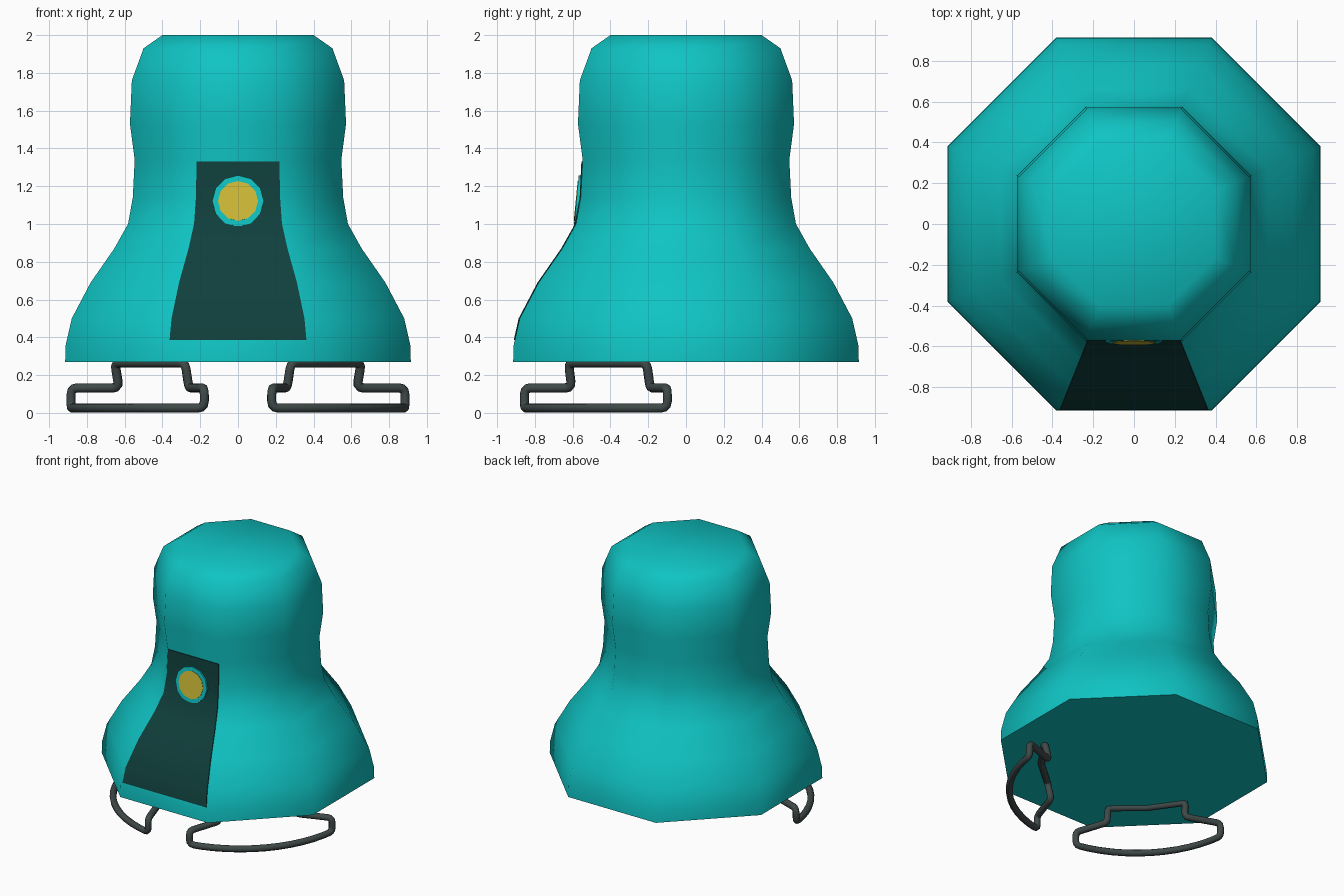
import bpy, bmesh
from math import cos, sin, pi, radians
from mathutils import Vector

if "Cube" in bpy.data.objects:
    bpy.data.objects.remove(bpy.data.objects["Cube"])

# body profile: (distance from axis to flat side, height)
PROFILE = [(0.915, 0.27), (0.912, 0.36), (0.88, 0.50), (0.78, 0.69), (0.655, 0.87),
           (0.582, 1.0), (0.557, 1.14), (0.547, 1.34), (0.572, 1.53), (0.562, 1.76),
           (0.50, 1.93), (0.40, 2.0)]


def material(name, rgb):
    m = bpy.data.materials.new(name)
    m.diffuse_color = (*rgb, 1)
    m.use_nodes = True
    m.node_tree.nodes["Principled BSDF"].inputs["Base Color"].default_value = m.diffuse_color
    return m


teal = material("teal", (0.005, 0.55, 0.55))
dark_teal = material("dark_teal", (0.005, 0.05, 0.045))
yellow = material("yellow", (0.65, 0.52, 0.04))
dark_grey = material("dark_grey", (0.05, 0.065, 0.065))


def finish(obj, mat, angle):
    obj.data.materials.append(mat)
    bpy.ops.object.select_all(action='DESELECT')
    obj.select_set(True)
    bpy.context.view_layer.objects.active = obj
    bpy.ops.object.shade_smooth_by_angle(angle=radians(angle))


def mesh_object(name, bm):
    bmesh.ops.recalc_face_normals(bm, faces=bm.faces)
    mesh = bpy.data.meshes.new(name)
    bm.to_mesh(mesh)
    bm.free()
    obj = bpy.data.objects.new(name, mesh)
    bpy.context.collection.objects.link(obj)
    return obj


def loft(bm, rings, closed=True):
    rows = [[bm.verts.new(p) for p in ring] for ring in rings]
    n = len(rows[0])
    for a, b in zip(rows, rows[1:]):
        for i in range(n if closed else n - 1):
            j = (i + 1) % n
            bm.faces.new((a[i], a[j], b[j], b[i]))
    if closed:
        bm.faces.new(rows[0][::-1])
        bm.faces.new(rows[-1])


# eight-sided bell body
bm = bmesh.new()
loft(bm, [[(r / cos(pi / 8) * cos(pi / 8 + k * pi / 4),
            r / cos(pi / 8) * sin(pi / 8 + k * pi / 4), z) for k in range(8)]
          for r, z in PROFILE])
finish(mesh_object("body", bm), teal, 60)

# front panel: thin plate hugging the front side of the body
panel = [(0.906, 0.385)] + PROFILE[2:7] + [(0.548, 1.33)]
bm = bmesh.new()
loft(bm, [[(s * w, -(r + off), z) for s, off in
           ((-1, -0.01), (1, -0.01), (1, 0.006), (-1, 0.006))]
          for r, z in panel for w in (0.4 * r,)])
finish(mesh_object("front_panel", bm), dark_teal, 40)

# button: rim and yellow face
for name, radius, depth, mat in (("button_rim", 0.137, 0.036, teal),
                                 ("button_face", 0.106, 0.042, yellow)):
    bpy.ops.mesh.primitive_cylinder_add(vertices=12, radius=radius, depth=depth,
                                        location=(0, -0.563, 1.12),
                                        rotation=(radians(84.5), 0, 0))
    obj = bpy.context.object
    obj.name = name
    finish(obj, mat, 40)


def rounded(points, radius=0.035):
    """Round every sharp corner of a closed path."""
    out = []
    for i, p in enumerate(points):
        a, b = points[i - 1] - p, points[(i + 1) % len(points)] - p
        if a.angle(b) > radians(150):
            out.append(p)
            continue
        s = p + a.normalized() * min(radius, a.length * 0.45)
        e = p + b.normalized() * min(radius, b.length * 0.45)
        out += [s * (1 - t) ** 2 + p * 2 * t * (1 - t) + e * t * t
                for t in (0, 0.33, 0.67, 1)]
    return out


# wire feet: curved ground bar, shelves running inward, neck up to the body
arc = [radians(-79.5 + 73 * i / 12) for i in range(13)]
bar = [Vector((0.02 + 0.87 * cos(a), 0.87 * sin(a), 0.026)) for a in arc]
up = Vector((0, 0, 0.106))
path = bar + [bar[-1] + up,
              Vector((0.63, -0.19, 0.132)), Vector((0.652, -0.208, 0.265)),
              Vector((0.49, -0.44, 0.265)),
              Vector((0.28, -0.622, 0.265)), Vector((0.26, -0.605, 0.132)),
              bar[0] + up]
path = rounded(path)
for side, sx in (("left", -1), ("right", 1)):
    curve = bpy.data.curves.new(side + "_foot", 'CURVE')
    curve.dimensions = '3D'
    curve.bevel_depth = 0.025
    curve.bevel_resolution = 2
    spline = curve.splines.new('POLY')
    spline.points.add(len(path) - 1)
    for pt, p in zip(spline.points, path):
        pt.co = (sx * p.x, p.y, p.z, 1)
    spline.use_cyclic_u = True
    foot = bpy.data.objects.new(side + "_foot", curve)
    bpy.context.collection.objects.link(foot)
    bpy.ops.object.select_all(action='DESELECT')
    foot.select_set(True)
    bpy.context.view_layer.objects.active = foot
    bpy.ops.object.convert(target='MESH')
    finish(bpy.context.object, dark_grey, 60)
